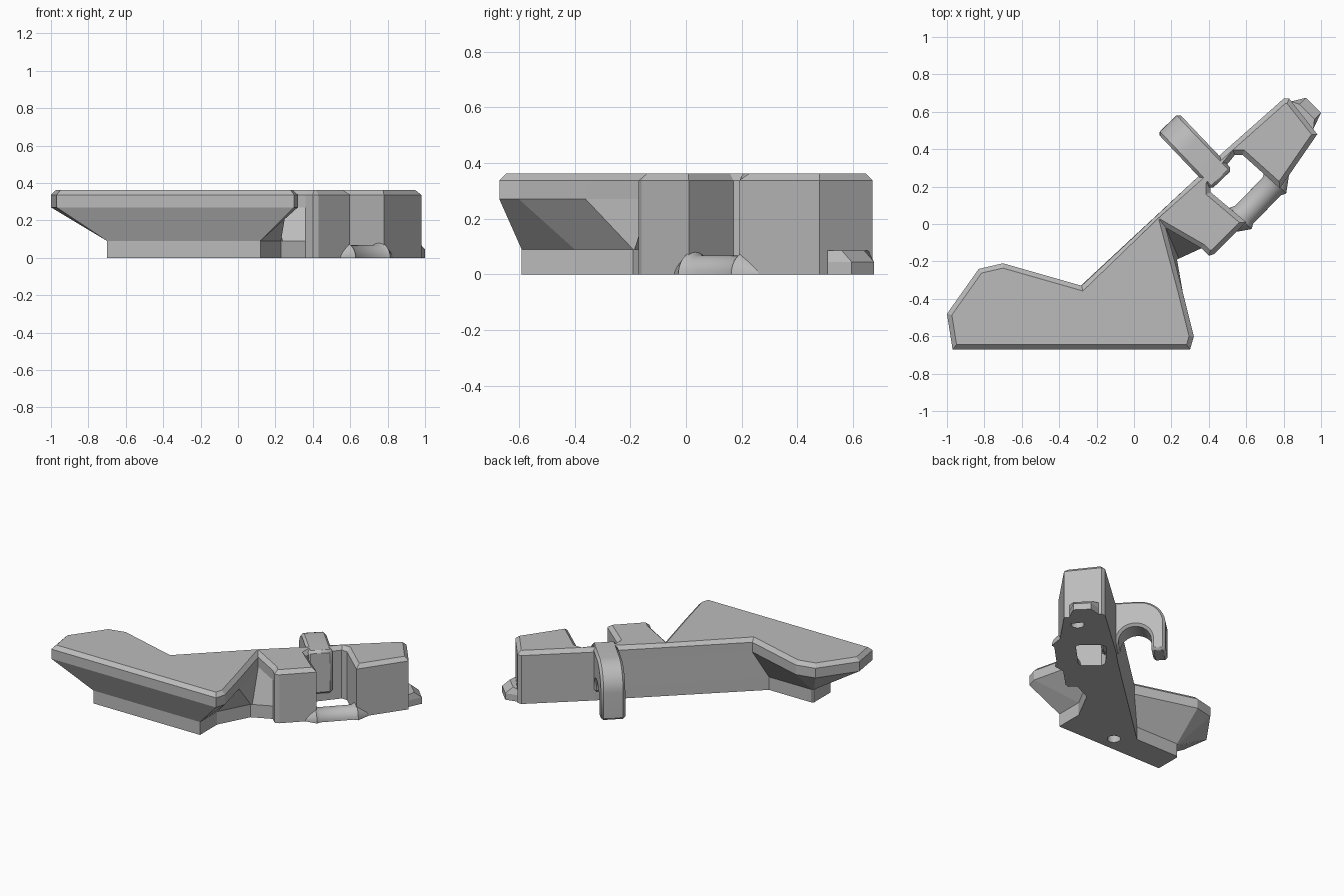
import bpy, bmesh, math
from mathutils import Vector

cube = bpy.data.objects.get("Cube")
if cube:
    bpy.data.objects.remove(cube, do_unlink=True)

grey = bpy.data.materials.new("plain_grey")
grey.use_nodes = True
GREY = (0.5, 0.5, 0.5, 1)
grey.diffuse_color = GREY
grey.node_tree.nodes["Principled BSDF"].inputs["Base Color"].default_value = GREY


def loft(name, rings):
    """Skin a stack of equal-length point rings and close both ends."""
    bm = bmesh.new()
    vs = [[bm.verts.new(p) for p in ring] for ring in rings]
    n = len(vs[0])
    for a, b in zip(vs, vs[1:]):
        for i in range(n):
            j = (i + 1) % n
            bm.faces.new((a[i], a[j], b[j], b[i]))
    bm.faces.new(vs[0][::-1])
    bm.faces.new(vs[-1])
    bmesh.ops.remove_doubles(bm, verts=bm.verts, dist=0.0005)
    bmesh.ops.recalc_face_normals(bm, faces=bm.faces)
    mesh = bpy.data.meshes.new(name)
    bm.to_mesh(mesh)
    bm.free()
    mesh.materials.append(grey)
    ob = bpy.data.objects.new(name, mesh)
    bpy.context.collection.objects.link(ob)
    return ob


def inset(points, d):
    """Mitred inward offset of a counter-clockwise outline."""
    out = []
    for i, p in enumerate(points):
        p = Vector(p)
        e1 = (p - Vector(points[i - 1])).normalized()
        e2 = (Vector(points[(i + 1) % len(points)]) - p).normalized()
        n1, n2 = Vector((-e1.y, e1.x)), Vector((-e2.y, e2.x))
        out.append(p + (n1 + n2) * d / (1 + n1.dot(n2)))
    return out


def at(points, z):
    return [(p[0], p[1], z) for p in points]


def smooth(ob):
    bpy.ops.object.select_all(action="DESELECT")
    ob.select_set(True)
    bpy.context.view_layer.objects.active = ob
    bpy.ops.object.shade_smooth_by_angle(angle=math.radians(35))


# Main body: flared plate and notched arm share one outline.
# Plate corners are (upper, lower) pairs, arm corners run straight down.
plate_front = [((-.97, -.67), (-.7, -.59)), ((.3, -.67), (.12, -.59)),
               ((.32, -.6), (.12, -.4)), ((.26, -.36), (.23, -.19)),
               ((.17, -.02), (.24, -.185))]
arm = [(.36, -.13), (.4, -.17), (.43, -.16), (.6, .01), (.41, .17), (.41, .21),
       (.54, .37), (.58, .37), (.78, .19), (.98, .48), (.83, .67), (.8, .67),
       (.45, .36), (.35, .26)]
plate_back = [((-.28, -.33), (-.36, -.4)), ((-.7, -.21), (-.69, -.4)),
              ((-.83, -.24), (-.7, -.41)), ((-1, -.48), (-.7, -.45))]
pairs = plate_front + [(p, p) for p in arm] + plate_back
upper = [p[0] for p in pairs]
lower = [p[1] for p in pairs]
body = loft("bracket_body", [at(lower, 0), at(lower, .09), at(upper, .27),
                             at(upper, .337), at(inset(upper, .025), .362)])

# Blind mounting holes in the underside
for x, y in ((-.245, -.49), (.86, .47)):
    circle = [(x + .042 * math.cos(a), y + .042 * math.sin(a))
              for a in (math.tau * i / 24 for i in range(24))]
    cutter = loft("hole_cutter", [at(circle, -.05), at(circle, .15)])
    cutter.hide_render = True
    cutter.hide_set(True)
    cutter.display_type = "WIRE"
    cut = body.modifiers.new("hole", "BOOLEAN")
    cut.operation = "DIFFERENCE"
    cut.solver = "EXACT"
    cut.object = cutter

# Hook: curved profile reaching out from the arm and down to the floor
out_dir = Vector((-.69, .724, 0))
side_dir = Vector((.724, .69, 0))
root = Vector((.4, .31, 0))
ARC = [math.pi / 2 * i / 10 for i in range(11)]
profile = [(-.1, .362)]
profile += [(.145 + .17 * math.sin(a), .192 + .17 * math.cos(a)) for a in ARC]
profile += [(.315, 0), (.225, 0)]
profile += [(.12 + .105 * math.cos(a), .08 + .105 * math.sin(a))
            for a in (math.pi * i / 16 for i in range(17))]
profile += [(.015, .06), (-.1, .06)]
hook = loft("hook", [[root + out_dir * u + side_dir * s + Vector((0, 0, z))
                      for u, z in profile] for s in (-.078, .078)])
bev = hook.modifiers.new("edge_chamfer", "BEVEL")
bev.width = .016
bev.segments = 1
bev.limit_method = "ANGLE"
bev.angle_limit = math.radians(60)
smooth(hook)

# Tie rod: half-round bar across the notch mouth, flared at both ends
start, end = Vector((.57, .03, 0)), Vector((.755, .22, 0))
along = (end - start).normalized()
across = Vector((along.y, -along.x, 0))
rings = []
for t, r in ((-.3, .025), (0, .082), (.1, .068), (.9, .068), (1, .082), (1.3, .025)):
    c = start.lerp(end, t)
    rings.append([c + across * r * math.cos(a) + Vector((0, 0, r * math.sin(a)))
                  for a in (math.pi * i / 16 for i in range(17))])
smooth(loft("tie_rod", rings))

# Tip tab: low wedge beyond the arm end
tab = [(.78, .6), (.9, .45), (.96, .51), (1, .595), (.92, .675), (.84, .655)]
tab_top = tab[:3] + [(.965, .56), (.885, .64)] + tab[5:]
loft("tip_tab", [at(tab, 0), at(tab, .045), at(tab_top, .085)])
